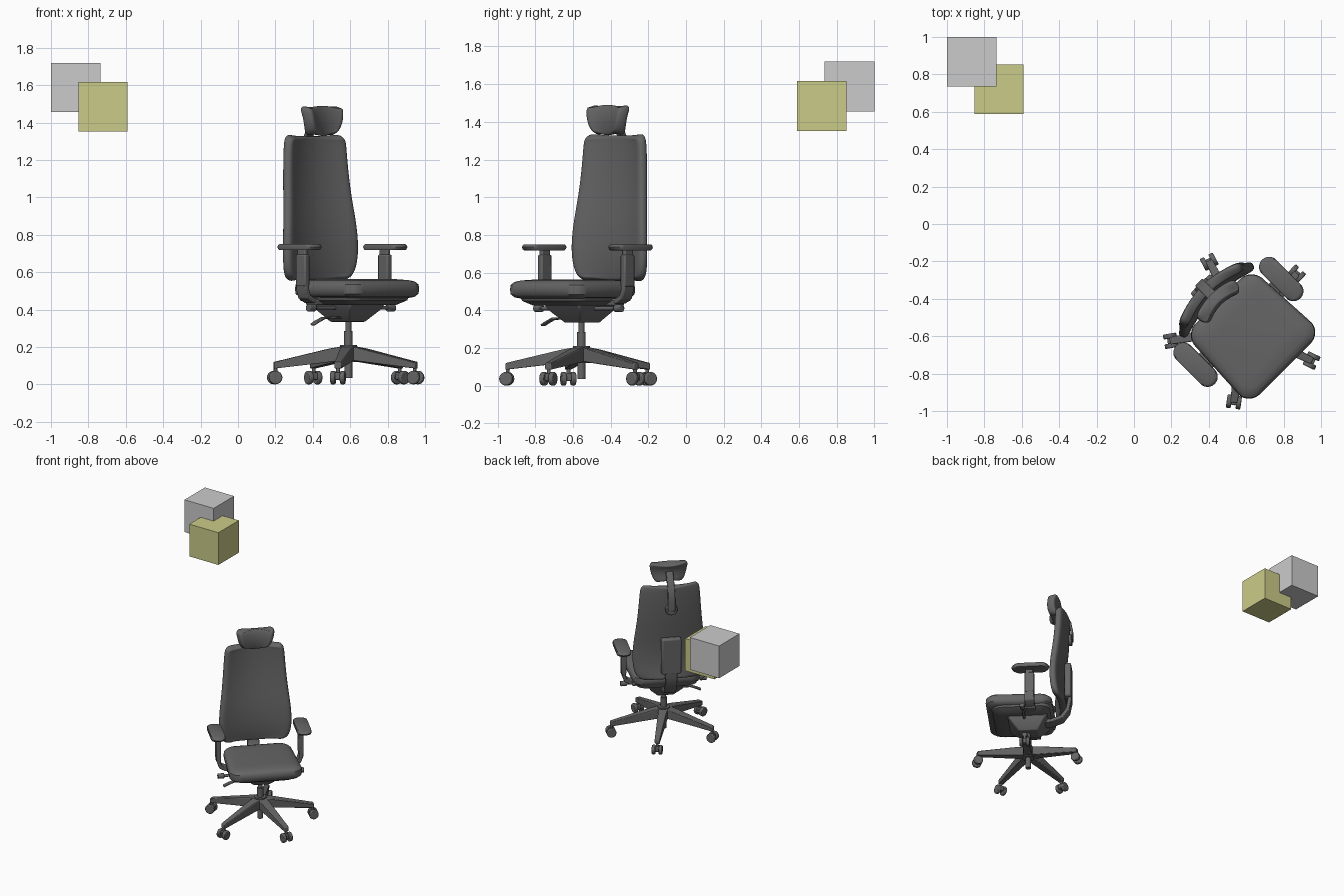
import bpy, bmesh, math
from mathutils import Matrix, Vector

if "Cube" in bpy.data.objects:
    bpy.data.objects.remove(bpy.data.objects["Cube"], do_unlink=True)


def material(name, rgb):
    m = bpy.data.materials.new(name)
    m.use_nodes = True
    m.diffuse_color = (*rgb, 1)
    m.node_tree.nodes["Principled BSDF"].inputs["Base Color"].default_value = (*rgb, 1)
    return m


DARK = material("dark grey", (0.13, 0.13, 0.13))
GREY = material("light grey", (0.6, 0.6, 0.6))
YELLOW = material("pale yellow", (0.6, 0.6, 0.25))

# The chair is built facing -y at the origin, then turned and moved
CHAIR = Matrix.Translation((0.59, -0.555, 0)) @ Matrix.Rotation(math.radians(45), 4, "Z")


def finish(name, bm, mat=DARK, place=CHAIR, smooth=True, bevel=0):
    bmesh.ops.recalc_face_normals(bm, faces=bm.faces)
    me = bpy.data.meshes.new(name)
    bm.to_mesh(me)
    bm.free()
    ob = bpy.data.objects.new(name, me)
    bpy.context.collection.objects.link(ob)
    me.materials.append(mat)
    ob.matrix_world = place
    if bevel:
        b = ob.modifiers.new("bevel", "BEVEL")
        b.width, b.segments = bevel, 2
    if smooth:
        bpy.ops.object.select_all(action="DESELECT")
        ob.select_set(True)
        bpy.context.view_layer.objects.active = ob
        bpy.ops.object.shade_smooth_by_angle(angle=math.radians(40))
    return ob


def box(name, centre, size, mat=DARK, place=CHAIR, bevel=0):
    bm = bmesh.new()
    bmesh.ops.create_cube(bm, size=1, matrix=Matrix.Translation(centre) @ Matrix.Diagonal((*size, 1)))
    return finish(name, bm, mat, place, bevel > 0, bevel)


def cylinder(name, centre, r, depth, axis="Z", r2=None, place=CHAIR, bevel=0):
    turn = {"X": Matrix.Rotation(math.pi / 2, 4, "Y"), "Y": Matrix.Rotation(-math.pi / 2, 4, "X"),
            "Z": Matrix.Identity(4)}[axis]
    bm = bmesh.new()
    bmesh.ops.create_cone(bm, cap_ends=True, segments=24, radius1=r, radius2=r if r2 is None else r2,
                          depth=depth, matrix=Matrix.Translation(centre) @ turn)
    return finish(name, bm, place=place, bevel=bevel)


def hull(name, points, place=CHAIR, bevel=0):
    bm = bmesh.new()
    for p in points:
        bm.verts.new(p)
    bmesh.ops.convex_hull(bm, input=bm.verts)
    return finish(name, bm, place=place, bevel=bevel)


def strip(name, path, thick, width, plane="YZ", at=0.0, place=CHAIR):
    """Flat bar following a 2D path, extruded across the plane."""
    pts = [Vector(p) for p in path]
    left, right = [], []
    for i, p in enumerate(pts):
        d = (pts[min(i + 1, len(pts) - 1)] - pts[max(i - 1, 0)]).normalized()
        n = Vector((-d.y, d.x)) * thick / 2
        left.append(p + n)
        right.append(p - n)
    bm = bmesh.new()
    rings = []
    for l, r in zip(left, right):
        ring = []
        for q, s in ((l, -1), (l, 1), (r, 1), (r, -1)):
            o = at + s * width / 2
            ring.append(bm.verts.new((o, q.x, q.y) if plane == "YZ" else (q.x, o, q.y)))
        rings.append(ring)
    skin(bm, rings)
    return finish(name, bm, place=place, bevel=0.005)


def skin(bm, rings):
    for a, b in zip(rings, rings[1:]):
        for i in range(len(a)):
            j = (i + 1) % len(a)
            bm.faces.new((a[i], a[j], b[j], b[i]))
    bm.faces.new(rings[0])
    bm.faces.new(rings[-1])


def cushion(name, centre, half, radius, layers, taper=0.0):
    """Rounded rectangle lofted through (height, inset) layers."""
    bm = bmesh.new()
    rings = []
    for z, inset in layers:
        ring = []
        r = max(radius - inset * 0.5, 0.01)
        for k in range(32):
            t = 2 * math.pi * (k + 0.5) / 32
            c, s = math.cos(t), math.sin(t)
            x = math.copysign(half[0] - inset - r, c) + r * c
            y = math.copysign(half[1] - inset - r, s) + r * s
            ring.append(bm.verts.new((centre[0] + x * (1 - taper * y), centre[1] + y, z)))
        rings.append(ring)
    skin(bm, rings)
    return finish(name, bm)


def panel(name, rows, wrap, thick):
    """Upholstered sheet: rows of (height, half width, depth), edges wrapped forward."""
    bm = bmesh.new()
    n = 10
    grid = []
    for z, w, c in rows:
        us = [2 * i / n - 1 for i in range(n + 1)]
        grid.append([bm.verts.new((u * w, c - wrap * u * u, z)) for u in us])
    for a, b in zip(grid, grid[1:]):
        for i in range(n):
            bm.faces.new((a[i], a[i + 1], b[i + 1], b[i]))
    ob = finish(name, bm)
    s = ob.modifiers.new("thickness", "SOLIDIFY")
    s.thickness, s.offset = thick, 0
    d = ob.modifiers.new("rounding", "SUBSURF")
    d.levels = d.render_levels = 2
    return ob


# Two floating cubes
box("grey_cube", (-0.868, 0.868, 1.588), (0.264,) * 3, GREY, Matrix.Identity(4))
box("yellow_cube", (-0.722, 0.721, 1.484), (0.264,) * 3, YELLOW, Matrix.Identity(4))

# Five-legged base with twin-wheel casters
for k in range(5):
    leg = CHAIR @ Matrix.Rotation(math.radians(-71 + 72 * k), 4, "Z")
    ends = ((0.02, 0.036, 0.13, 0.205), (0.1, 0.03, 0.135, 0.192), (0.405, 0.018, 0.085, 0.12))
    hull(f"base_leg_{k + 1}", [(r, s * w, z) for r, w, lo, hi in ends for s in (-1, 1) for z in (lo, hi)],
         leg, 0.005)
    cylinder(f"caster_stem_{k + 1}", (0.395, 0, 0.075), 0.01, 0.05, place=leg)
    box(f"caster_hood_{k + 1}", (0.395, 0, 0.045), (0.045, 0.03, 0.04), place=leg, bevel=0.006)
    for s in (-1, 1):
        cylinder(f"caster_wheel_{k + 1}_{'left' if s > 0 else 'right'}", (0.4, s * 0.026, 0.037),
                 0.036, 0.026, "Y", place=leg, bevel=0.006)

# Gas column
cylinder("hub", (0, 0, 0.165), 0.045, 0.09)
cylinder("column_foot", (0, 0, 0.1), 0.021, 0.13)
cylinder("column_sleeve", (0, 0, 0.24), 0.023, 0.09)
cylinder("column_rod", (0, 0, 0.32), 0.016, 0.1)

# Tilt mechanism, levers and armrest crossbar
hull("tilt_mechanism", [(sx * w, y, z) for w, z, ys in ((0.06, 0.335, (-0.07, 0.08)),
     (0.12, 0.4, (-0.13, 0.13)), (0.14, 0.445, (-0.16, 0.16))) for sx in (-1, 1) for y in ys], bevel=0.008)
box("armrest_crossbar", (0, 0.035, 0.44), (0.5, 0.08, 0.03), bevel=0.008)
strip("height_lever", [(-0.05, 0.36), (-0.2, 0.355), (-0.25, 0.335), (-0.28, 0.32)], 0.012, 0.035, "XZ", -0.01)
for s, side in ((1, "left"), (-1, "right")):
    cylinder(f"{side}_knob_shaft", (s * 0.2, -0.02, 0.41), 0.01, 0.2, "X")
    cylinder(f"{side}_knob", (s * 0.3, -0.02, 0.41), 0.02, 0.05, "X", bevel=0.005)

# Seat
cushion("seat_pan", (0, -0.04), (0.24, 0.23), 0.08, [(0.425, 0.06), (0.45, 0.01), (0.48, 0)])
cushion("seat_cushion", (0, -0.055), (0.265, 0.255), 0.085,
        [(0.462, 0.05), (0.468, 0.02), (0.485, 0.003), (0.51, 0), (0.535, 0.003),
         (0.55, 0.018), (0.558, 0.045), (0.563, 0.1)], taper=0.2)

# Armrests: L-shaped bracket, sleeve, post and pad
for s, side in ((1, "left"), (-1, "right")):
    strip(f"{side}_arm_bracket", [(s * 0.18, 0.445), (s * 0.26, 0.45), (s * 0.297, 0.47),
                                  (s * 0.311, 0.51), (s * 0.311, 0.6)], 0.028, 0.075, "XZ", 0.035)
    box(f"{side}_arm_sleeve", (s * 0.311, 0.035, 0.61), (0.036, 0.075, 0.17), bevel=0.008)
    box(f"{side}_arm_post", (s * 0.311, 0.035, 0.68), (0.026, 0.06, 0.1), bevel=0.005)
    cushion(f"{side}_arm_pad", (s * 0.324, 0.045), (0.054, 0.145), 0.053,
            [(0.718, 0.02), (0.724, 0.006), (0.735, 0), (0.745, 0.006), (0.75, 0.02)])

# Backrest with lumbar curve
panel("backrest", [(0.56, 0.2, 0.27), (0.575, 0.245, 0.268), (0.63, 0.267, 0.257), (0.72, 0.277, 0.25),
                   (0.85, 0.268, 0.255), (1.0, 0.247, 0.275), (1.15, 0.234, 0.288), (1.27, 0.226, 0.292),
                   (1.315, 0.218, 0.292), (1.328, 0.19, 0.292)], 0.05, 0.055)

# Spine bracket carrying the backrest
strip("back_spine", [(0.04, 0.41), (0.18, 0.425), (0.26, 0.455), (0.305, 0.52), (0.32, 0.6),
                     (0.315, 0.75), (0.32, 0.9)], 0.03, 0.09)
box("spine_cover", (0, 0.31, 0.765), (0.15, 0.05, 0.29), bevel=0.012)

# Headrest on its curved arm
cylinder("headrest_pivot", (0, 0.322, 1.15), 0.045, 0.03, "Y", bevel=0.006)
strip("headrest_arm", [(0.335, 1.14), (0.335, 1.22), (0.322, 1.29), (0.29, 1.35), (0.235, 1.42)], 0.02, 0.055)
panel("headrest", [(1.335, 0.08, 0.222), (1.35, 0.108, 0.215), (1.4, 0.128, 0.205), (1.45, 0.138, 0.21),
                   (1.475, 0.142, 0.222), (1.484, 0.12, 0.225)], 0.03, 0.065)
